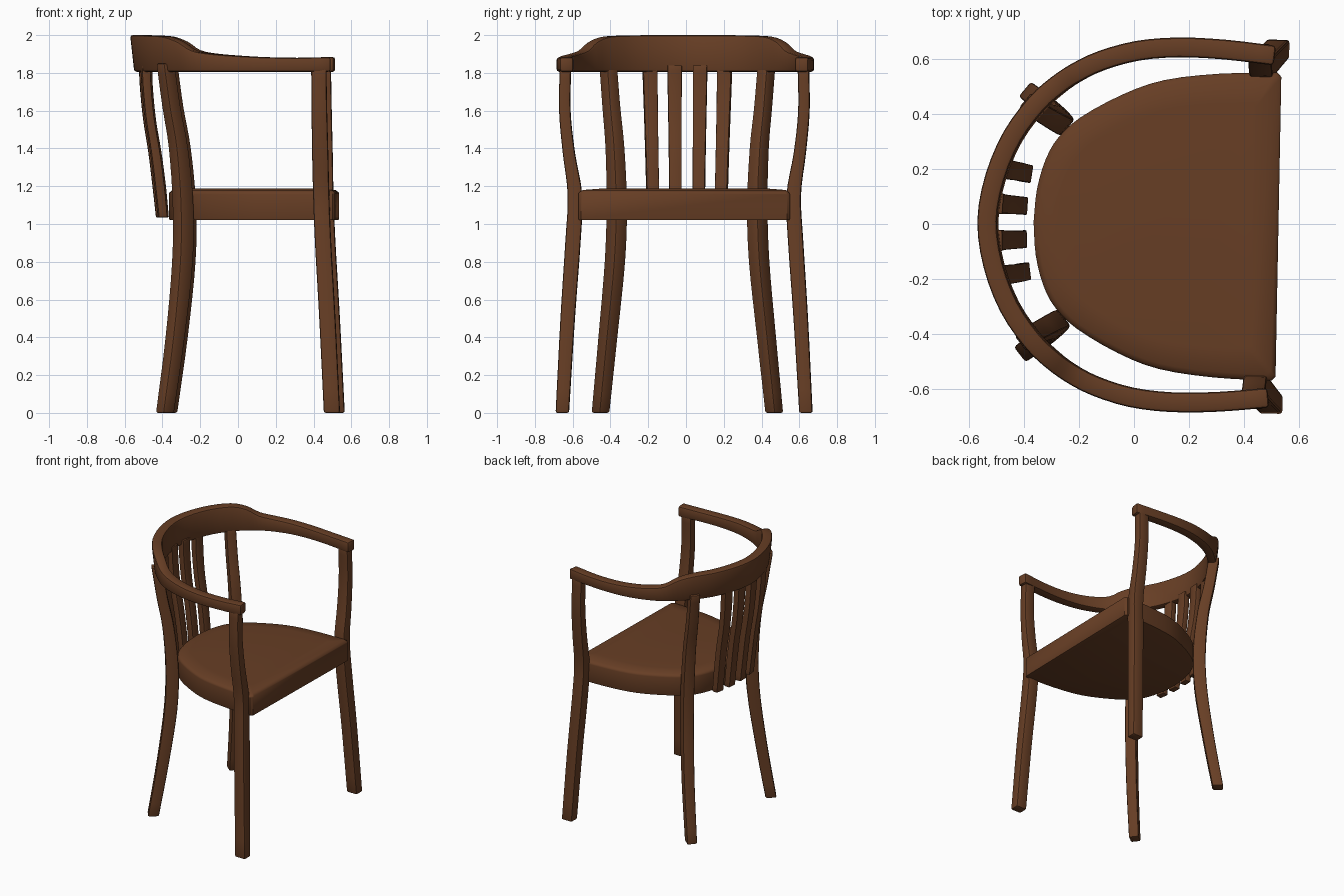
import bpy
import bmesh
import math
from mathutils import Matrix, Vector

cube = bpy.data.objects.get("Cube")
if cube:
    bpy.data.objects.remove(cube, do_unlink=True)

wood = bpy.data.materials.new("brown wood")
wood.use_nodes = True
colour = (0.135, 0.048, 0.018, 1)
wood.diffuse_color = colour
wood.node_tree.nodes["Principled BSDF"].inputs["Base Color"].default_value = colour

# The whole chair stands turned very slightly about the vertical
TURN = Matrix.Rotation(math.radians(-1.1), 4, "Z")


def smooth_path(points, steps=4):
    """Catmull-Rom resampling of tuples of any length."""
    pts = [Vector(p) for p in points]
    pts = [2 * pts[0] - pts[1]] + pts + [2 * pts[-1] - pts[-2]]
    out = []
    for a, b, c, d in zip(pts, pts[1:], pts[2:], pts[3:]):
        for i in range(steps):
            t = i / steps
            out.append(0.5 * (2 * b + (c - a) * t + (2 * a - 5 * b + 4 * c - d) * t * t
                              + (3 * b - a - 3 * c + d) * t ** 3))
    return out + [pts[-2]]


def loft(name, rings, bevel):
    """Skin equal rings of points, cap the ends and round the hard edges."""
    bm = bmesh.new()
    loops = [[bm.verts.new(TURN @ Vector(p)) for p in ring] for ring in rings]
    n = len(loops[0])
    for low, high in zip(loops, loops[1:]):
        for i in range(n):
            j = (i + 1) % n
            bm.faces.new((low[i], low[j], high[j], high[i]))
    bm.faces.new(loops[0][::-1])
    bm.faces.new(loops[-1])
    bmesh.ops.recalc_face_normals(bm, faces=bm.faces[:])
    hard = [e for e in bm.edges if e.calc_face_angle(0) > math.radians(50)]
    bmesh.ops.bevel(bm, geom=hard, offset=bevel, segments=2, profile=0.5,
                    affect="EDGES", clamp_overlap=True)
    mesh = bpy.data.meshes.new(name)
    bm.to_mesh(mesh)
    bm.free()
    for face in mesh.polygons:
        face.use_smooth = True
    mesh.set_sharp_from_angle(angle=math.radians(35))
    mesh.materials.append(wood)
    obj = bpy.data.objects.new(name, mesh)
    bpy.context.collection.objects.link(obj)
    return obj


def bar(name, path, side=1, angle=0, shift=(0, 0), bevel=0.01):
    """Upright bar; each path point is (x, y, z, depth) followed by its width."""
    rot = Matrix.Rotation(math.radians(angle * side), 3, "Z")
    rings = []
    for p in smooth_path(path):
        x, y, z, depth, width = p
        centre = Vector((x + shift[0], y * side + shift[1], z))
        rings.append([centre + rot @ Vector((sx * depth / 2, sy * width / 2, 0))
                      for sx, sy in ((-1, -1), (1, -1), (1, 1), (-1, 1))])
    return loft(name, rings, bevel)


# Legs: the arm legs carry the arm ends, the backrest legs carry the bow
arm_leg = [(0.51, 0.645, 0, 0.085, 0.07), (0.485, 0.617, 0.5, 0.085, 0.076),
           (0.462, 0.59, 0.9, 0.085, 0.08), (0.452, 0.579, 1.15, 0.085, 0.076),
           (0.447, 0.612, 1.38, 0.085, 0.064), (0.443, 0.633, 1.6, 0.082, 0.06),
           (0.44, 0.63, 1.83, 0.08, 0.06)]
backrest_leg = [(-0.378, 0.46, 0, 0.075, 0.07), (-0.325, 0.42, 0.4, 0.08, 0.075),
                (-0.287, 0.382, 0.8, 0.088, 0.078), (-0.284, 0.372, 1.1, 0.088, 0.078),
                (-0.308, 0.382, 1.4, 0.08, 0.075), (-0.345, 0.402, 1.62, 0.075, 0.072),
                (-0.376, 0.42, 1.85, 0.075, 0.07)]
for side, label in ((-1, "front"), (1, "back")):
    bar("arm_leg_" + label, arm_leg, side)
    bar("backrest_leg_" + label, backrest_leg, side, angle=-39)

# Seat: curved board with a slightly crowned top
half_seat = [(-0.365, 0), (-0.355, 0.12), (-0.325, 0.23), (-0.28, 0.31), (-0.2, 0.385),
             (-0.05, 0.47), (0.1, 0.525), (0.3, 0.552), (0.51, 0.56)]
half = [tuple(p) for p in smooth_path(half_seat, 3)] + [(0.525, 0.545)]
outline = half + [(x, -y) for x, y in reversed(half[1:])]


def seat_ring(z, scale):
    return [(0.08 + (x - 0.08) * scale, y * scale, z) for x, y in outline]


loft("seat", [seat_ring(1.02, 1), seat_ring(1.165, 1), seat_ring(1.18, 0.96),
              seat_ring(1.187, 0.8)], 0.008)

# Bow rail: half path of (x, y, top height), mirrored
half_rail = [(-0.535, 0, 2.0), (-0.51, 0.16, 2.0), (-0.45, 0.31, 1.998),
             (-0.365, 0.43, 1.992), (-0.29, 0.5, 1.965), (-0.22, 0.548, 1.92),
             (-0.13, 0.592, 1.902), (0, 0.63, 1.891), (0.15, 0.645, 1.883),
             (0.32, 0.64, 1.88), (0.5, 0.622, 1.884)]
rail = smooth_path([(x, -y, z) for x, y, z in reversed(half_rail[1:])] + half_rail, 3)
rings = []
for i, p in enumerate(rail):
    tangent = rail[min(i + 1, len(rail) - 1)] - rail[max(i - 1, 0)]
    out = Vector((-tangent.y, tangent.x, 0)).normalized() * 0.036
    base = Vector((p.x, p.y, 1.806))
    lean = out * (p.z - 1.88) * 5           # the tall back leans outward
    rings.append([base - out - lean * 0.3, base + out - lean,
                  p + out, p - out])
loft("bow_rail", rings, 0.013)

# Four curved slats between the bow and the back of the seat
slat = [(-0.5, 1.84, 0.046, 0.076), (-0.495, 1.72, 0.044, 0.074),
        (-0.478, 1.55, 0.044, 0.07), (-0.45, 1.38, 0.046, 0.067),
        (-0.427, 1.2, 0.048, 0.065), (-0.41, 1.035, 0.045, 0.065)]
for number, (y, inset) in enumerate(((-0.2, 0.014), (-0.07, 0), (0.065, 0), (0.195, 0.014))):
    path = [(x, y * (0.9 + 0.1 * (z - 1) / 0.8), z, d, w) for x, z, d, w in slat]
    bar("back_slat_%d" % (number + 1), path, angle=-40 * y, shift=(inset, 0), bevel=0.005)
